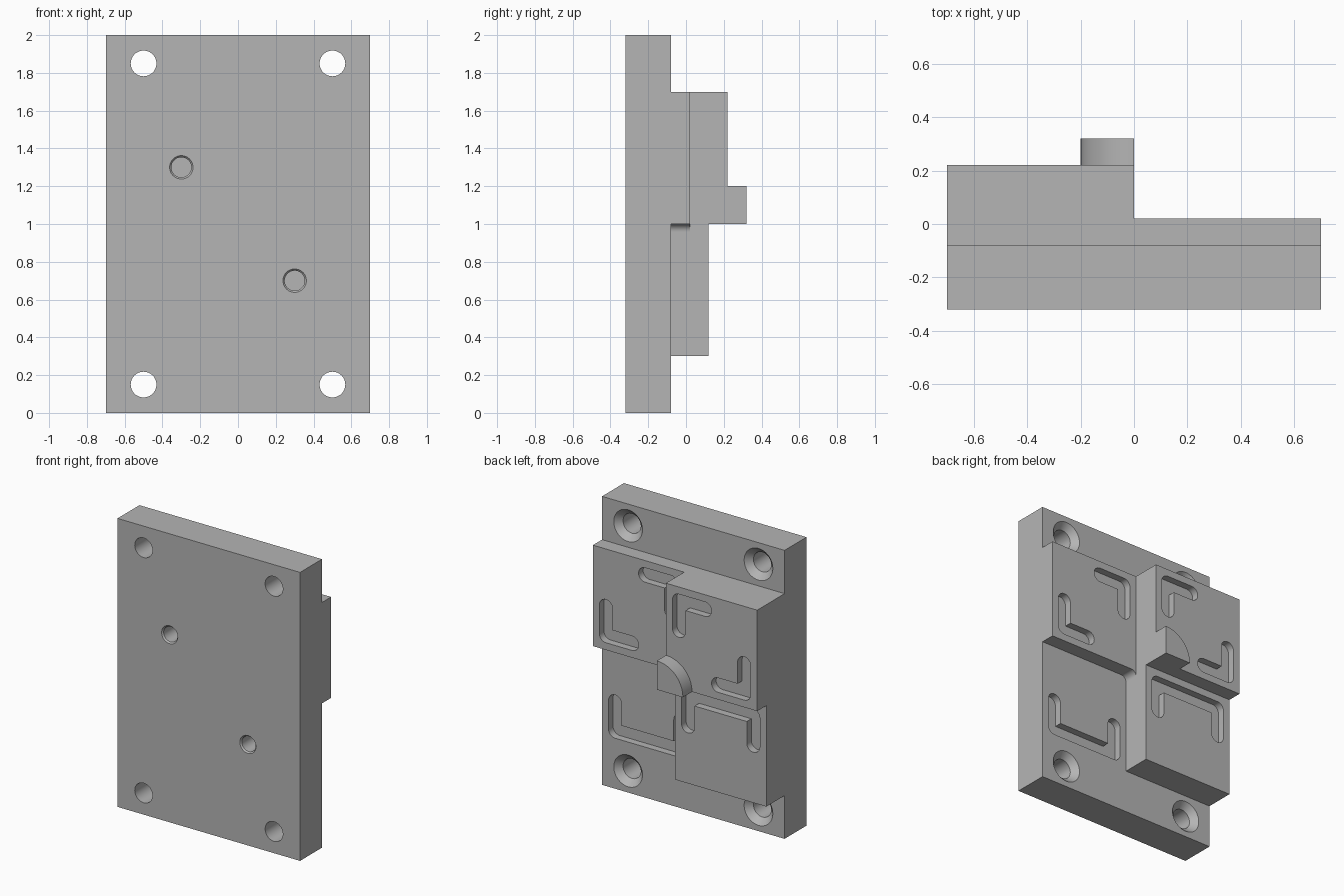
import bpy, bmesh
from math import pi, cos, sin, atan2
from mathutils import Vector

if "Cube" in bpy.data.objects:
    bpy.data.objects.remove(bpy.data.objects["Cube"], do_unlink=True)

grey = bpy.data.materials.new("plain_grey")
grey.use_nodes = True
grey.diffuse_color = (0.46, 0.46, 0.46, 1)
grey.node_tree.nodes["Principled BSDF"].inputs["Base Color"].default_value = (0.46, 0.46, 0.46, 1)

BACK = -0.08            # back face of the base plate
GROOVE_R, GROOVE_DEPTH = 0.05, 0.05


def add_loft(bm, rings):
    """Join rings of points into a closed solid."""
    loops = [[bm.verts.new(p) for p in ring] for ring in rings]
    n = len(loops[0])
    bm.faces.new(loops[0])
    bm.faces.new(loops[-1][::-1])
    for a, b in zip(loops, loops[1:]):
        for i in range(n):
            j = (i + 1) % n
            bm.faces.new((a[i], b[i], b[j], a[j]))


def add_prism(bm, outline, y0, y1):
    """Extrude an x-z outline along y."""
    add_loft(bm, [[(x, y, z) for x, z in outline] for y in (y0, y1)])


def add_lathe(bm, x, z, profile, sides=48):
    """Turn (radius, y) steps around an axis along y."""
    add_loft(bm, [[(x + r * cos(2 * pi * i / sides), y, z + r * sin(2 * pi * i / sides))
                   for i in range(sides)] for r, y in profile])


def arc(cx, cz, r, start, sweep, steps):
    return [(cx + r * cos(start + sweep * i / steps), cz + r * sin(start + sweep * i / steps))
            for i in range(steps + 1)]


def rect(x0, x1, z0, z1):
    return [(x0, z0), (x1, z0), (x1, z1), (x0, z1)]


def groove_outline(path):
    """Round-ended channel around a path with square turns."""
    walk = [Vector(p) for p in path + path[-2:0:-1]]
    out = []
    for i, p in enumerate(walk):
        d0, d1 = p - walk[i - 1], walk[(i + 1) % len(walk)] - p
        a, b = atan2(d0.y, d0.x), atan2(d1.y, d1.x)
        turn = (b - a) % (2 * pi)
        if turn > pi + 0.1:     # inner corner stays sharp
            n0, n1 = a - pi / 2, b - pi / 2
            out.append((p.x + GROOVE_R * (cos(n0) + cos(n1)),
                        p.y + GROOVE_R * (sin(n0) + sin(n1))))
        else:                   # outer corner or end is round
            out += arc(p.x, p.y, GROOVE_R, a - pi / 2, turn, 8 if turn < 2 else 16)
    return out


def make_object(name, bm):
    bmesh.ops.recalc_face_normals(bm, faces=bm.faces)
    mesh = bpy.data.meshes.new(name)
    bm.to_mesh(mesh)
    bm.free()
    mesh.materials.append(grey)
    ob = bpy.data.objects.new(name, mesh)
    bpy.context.collection.objects.link(ob)
    return ob


def finish(ob, cutter_bm=None):
    """Cut the part and shade it."""
    bpy.ops.object.select_all(action='DESELECT')
    bpy.context.view_layer.objects.active = ob
    ob.select_set(True)
    if cutter_bm:
        cutter = make_object(ob.name + "_cutter", cutter_bm)
        cutter.hide_render = True
        mod = ob.modifiers.new("cut", 'BOOLEAN')
        mod.operation, mod.solver, mod.object = 'DIFFERENCE', 'EXACT', cutter
        bpy.ops.object.modifier_apply(modifier=mod.name)
        bpy.data.objects.remove(cutter, do_unlink=True)
    bpy.ops.object.shade_smooth_by_angle()


def make_part(name, outline, y0, y1, grooves=(), cutter=None):
    """Prism part with grooves sunk into its back face."""
    bm = bmesh.new()
    add_prism(bm, outline, y0, y1)
    if grooves and cutter is None:
        cutter = bmesh.new()
    for path in grooves:
        add_prism(cutter, groove_outline(path), y1 - GROOVE_DEPTH, y1 + 0.1)
    finish(make_object(name, bm), cutter)


# Base plate: countersunk corner holes, two blind front holes, lower groove
holes = bmesh.new()
for x in (-0.5, 0.5):
    for z in (0.15, 1.85):
        add_lathe(holes, x, z, [(0.068, -0.4), (0.068, BACK - 0.042), (0.11, BACK), (0.11, 0.1)])
for x, z in ((-0.3, 1.3), (0.3, 0.7)):
    add_lathe(holes, x, z, [(0.062, -0.4), (0.062, -0.32), (0.053, -0.31), (0.053, -0.14)])
make_part("base_plate", rect(-0.7, 0.7, 0, 2), -0.32, BACK,
          [[(0.6, 0.6), (0.6, 0.4), (0.1, 0.4), (0.1, 0.6)]], holes)

# Stepped blocks on the back, each with its bracket grooves
make_part("upper_left_block", rect(0, 0.7, 1, 1.7), BACK, 0.02,
          [[(0.3, 1.6), (0.1, 1.6), (0.1, 1.4)], [(0.6, 1.3), (0.6, 1.1), (0.4, 1.1)]])
make_part("upper_right_block", rect(-0.7, 0, 1, 1.7), BACK, 0.22,
          [[(-0.1, 1.4), (-0.1, 1.6), (-0.3, 1.6)], [(-0.6, 1.3), (-0.6, 1.1), (-0.4, 1.1)]])
make_part("lower_right_block", rect(-0.7, 0, 0.3, 1), BACK, 0.12,
          [[(-0.1, 0.7), (-0.1, 0.9), (-0.6, 0.9), (-0.6, 0.7)]])

# Quarter-round boss on the tallest block
make_part("quarter_boss", [(0, 1)] + arc(0, 1, 0.2, pi / 2, pi / 2, 20), 0.22, 0.32)

# Small fillet in the inner corner under the left block
make_part("corner_fillet", [(0, 1)] + arc(0.04, 0.96, 0.04, pi / 2, pi / 2, 10), BACK, 0.02)
